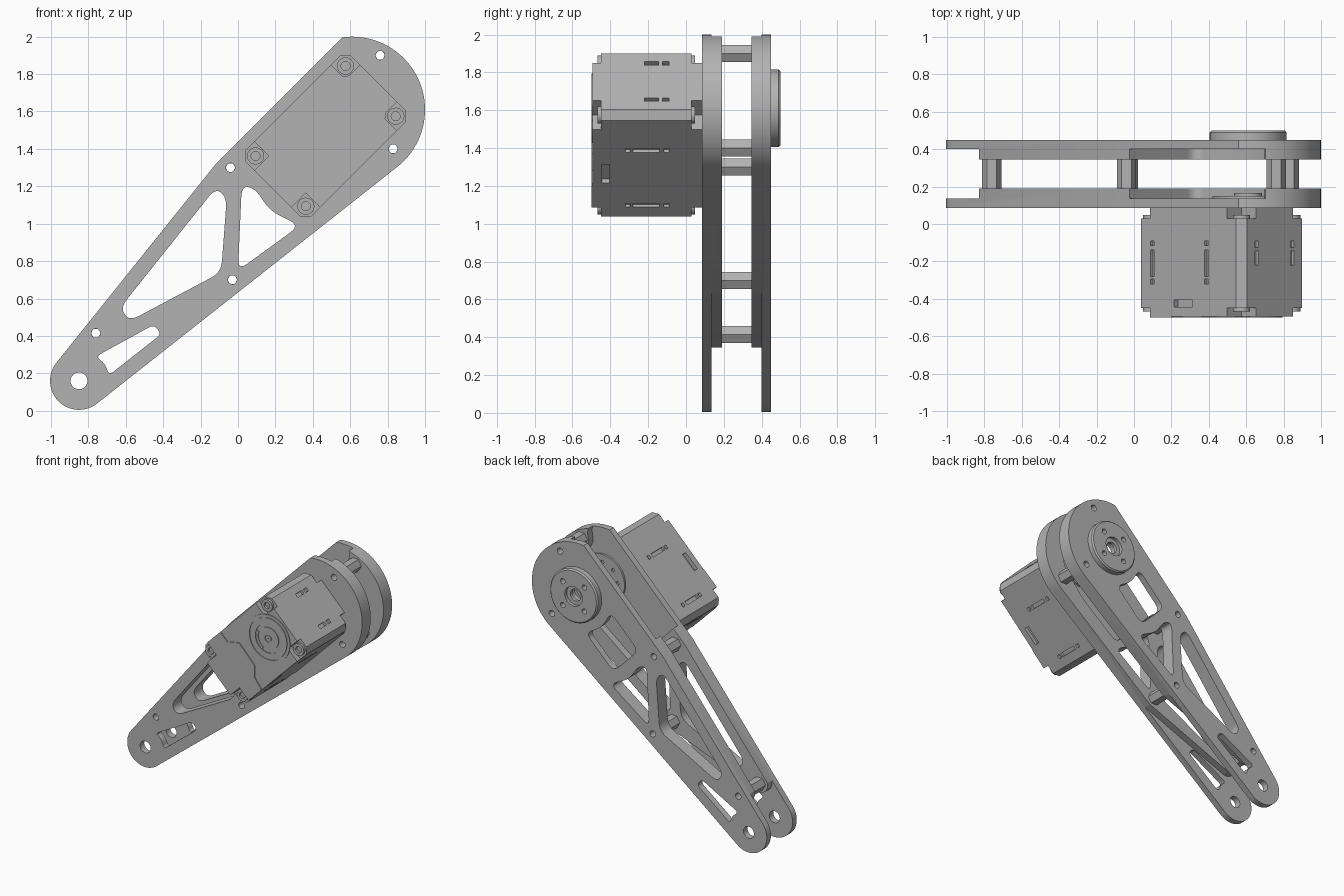
import bpy, bmesh
from math import sin, cos, radians, pi, sqrt
from mathutils import Vector

old = bpy.data.objects.get("Cube")
if old:
    bpy.data.objects.remove(old)

grey = bpy.data.materials.new("machined_grey")
grey.use_nodes = True
colour = (0.45, 0.45, 0.45, 1)
grey.diffuse_color = colour
grey.node_tree.nodes["Principled BSDF"].inputs["Base Color"].default_value = colour

# Joint axes in the x-z plane; arm coordinates run along / across the arm
HUB, PIVOT = (0.61, 1.61), (-0.85, 0.16)
POSTS = [(0.76, 1.9), (0.83, 1.4), (-0.04, 1.3), (-0.03, 0.7), (-0.76, 0.415)]
MID_Y = 0.2675


def arm(u, v):
    return (HUB[0] + (u - v) / sqrt(2), HUB[1] + (u + v) / sqrt(2))


def arc(c, r, a0, a1, n):
    angles = [radians(a0 + (a1 - a0) * i / n) for i in range(n + 1)]
    return [(c[0] + r * cos(a), c[1] + r * sin(a)) for a in angles]


def circle(c, r, n=32):
    return arc(c, r, 0, 360, n)[:-1]


def rounded(pts, r, n=6):
    """Round each corner of a polygon with a short curve."""
    out = []
    for i, p in enumerate(pts):
        p = Vector(p)
        ends = []
        for q in (pts[i - 1], pts[(i + 1) % len(pts)]):
            d = Vector(q) - p
            ends.append(p + d.normalized() * min(r, d.length * 0.45))
        for k in range(n + 1):
            t = k / n
            out.append(tuple(ends[0] * (1 - t) ** 2 + p * 2 * t * (1 - t) + ends[1] * t * t))
    return out


def finish(bm, name):
    bmesh.ops.recalc_face_normals(bm, faces=bm.faces)
    mesh = bpy.data.meshes.new(name)
    bm.to_mesh(mesh)
    bm.free()
    mesh.materials.append(grey)
    ob = bpy.data.objects.new(name, mesh)
    bpy.context.collection.objects.link(ob)
    return ob


def extrude(name, *solids):
    """Each solid is (outline in x-z, y start, y end)."""
    bm = bmesh.new()
    for pts, y0, y1 in solids:
        face = bm.faces.new([bm.verts.new((x, y0, z)) for x, z in pts])
        top = bmesh.ops.extrude_face_region(bm, geom=[face])["geom"]
        moved = [g for g in top if isinstance(g, bmesh.types.BMVert)]
        bmesh.ops.translate(bm, verts=moved, vec=(0, y1 - y0, 0))
        if not face.is_valid or len(face.link_loops if hasattr(face, "link_loops") else [1]) == 0:
            continue
    # Close the starting end where extruding left it open
    border = [e for e in bm.edges if e.is_boundary]
    if border:
        bmesh.ops.holes_fill(bm, edges=border, sides=0)
    return finish(bm, name)


def lathe(name, c, profile, n=48):
    """Turn a closed (radius, y) profile about a y axis through c."""
    bm = bmesh.new()
    rings = []
    for i in range(n):
        a = 2 * pi * i / n
        rings.append([bm.verts.new((c[0] + r * cos(a), y, c[1] + r * sin(a))) for r, y in profile])
    m = len(profile)
    for i in range(n):
        a, b = rings[i], rings[(i + 1) % n]
        for j in range(m):
            k = (j + 1) % m
            bm.faces.new((a[j], a[k], b[k], b[j]))
    return finish(bm, name)


def ring(name, c, r0, r1, y0, y1, n=48):
    return lathe(name, c, [(r0, y0), (r1, y0), (r1, y1), (r0, y1)], n)


def cut(ob, *solids):
    cutter = extrude("cutter", *solids)
    cutter.hide_render = True
    mod = ob.modifiers.new("cut", "BOOLEAN")
    mod.operation, mod.solver, mod.object = "DIFFERENCE", "EXACT", cutter
    bpy.context.view_layer.objects.active = ob
    bpy.ops.object.modifier_apply(modifier=mod.name)
    bpy.data.objects.remove(cutter)


# Side plates: outline, lightening windows, stepped and pocketed inner faces
outline = (arc(PIVOT, 0.155, 141.5, 308.5, 24) + arc(HUB, 0.39, -51.5, 97.6, 40)
           + [arm(-0.72, 0.31)])
windows = [
    rounded([(-0.12, 1.19), (-0.06, 1.14), (-0.09, 0.74), (-0.58, 0.48), (-0.63, 0.55)], 0.06),
    rounded([(0.02, 1.2), (0.09, 1.19), (0.17, 1.07), (0.33, 0.99), (0.0, 0.75)], 0.06),
    rounded([(-0.76, 0.29), (-0.45, 0.46), (-0.41, 0.41), (-0.69, 0.19), (-0.71, 0.25)], 0.03),
]
pivot_step = ([(-1.2, 0.46)] + arc(POSTS[4], 0.07, 140, 291, 12)
              + arc(POSTS[3], 0.07, 291, 292, 1) + [(0.3, 0.76), (0.3, -0.2), (-1.2, -0.2)])
pocket = rounded([arm(u, v) for u, v in [
    (-0.58, 0.6), (-0.6, -0.2), (-0.2, -0.25), (0.1, -0.22), (0.23, -0.05),
    (0.23, 0.12), (0.34, 0.19), (0.42, 0.6)]], 0.06)
access = rounded([arm(u, v) for u, v in [
    (-0.25, -0.15), (-0.29, 0), (-0.25, 0.15), (-0.58, 0.15), (-0.58, -0.15)]], 0.06)

for side, name in ((-1, "front_plate"), (1, "back_plate")):
    inner, thin, outer = [MID_Y + side * d for d in (0.0775, 0.1325, 0.1825)]
    plate = extrude(name, (outline, inner, outer))
    past_in, past_out = inner - side * 0.03, outer + side * 0.03
    cut(plate, (pivot_step, past_in, thin))
    cut(plate, (pocket, past_in, thin))
    holes = windows + [circle(PIVOT, 0.045)] + [circle(p, 0.024, 20) for p in POSTS]
    if side > 0:
        holes += [access, circle(HUB, 0.06)]
    cut(plate, *[(h, past_in, past_out) for h in holes])

# Hexagonal spacers between the plates
for i, p in enumerate(POSTS):
    ring(f"spacer_{i + 1}", p, 0.026, 0.052, 0.19, 0.345, 6)

# Bearing cap on the back plate
cap = lathe("bearing_cap", HUB, [(0.045, 0.45), (0.205, 0.45), (0.205, 0.49), (0.195, 0.5),
                                 (0.075, 0.5), (0.075, 0.475), (0.045, 0.475)], 64)
cut(cap, *[(circle(arm(0.13 * cos(a), 0.13 * sin(a)), 0.02, 16), 0.44, 0.52)
           for a in (0, pi / 2, pi, 3 * pi / 2)])

# Output horn on the inside of the front plate
horn = ring("output_horn", HUB, 0.03, 0.19, 0.13, 0.15)
cut(horn, *[(circle(arm(0.13 * cos(k * pi / 4), 0.13 * sin(k * pi / 4)), 0.014, 12), 0.137, 0.17)
            for k in range(8)])
ring("horn_hub", HUB, 0.03, 0.075, 0.15, 0.167)

# Motor housing: chamfered middle and two notched end layers
U0, U1, W, C, N = -0.6, 0.2, 0.25, 0.042, 0.11


def box_outline(corner):
    pts = []
    for u, v, su, sv in ((U1, W, -1, -1), (U0, W, 1, -1), (U0, -W, 1, 1), (U1, -W, -1, 1)):
        local = corner(u, v, su, sv)
        pts += local if su * sv > 0 else local[::-1]
    return [arm(u, v) for u, v in pts]


chamfered = box_outline(lambda u, v, a, b: [(u, v + b * C), (u + a * C, v)])
notched = box_outline(lambda u, v, a, b: [(u, v + b * N), (u + a * N, v + b * N), (u + a * N, v)])
body = extrude("motor_body", (chamfered, -0.45, 0.03))
extrude("motor_front", (notched, -0.494, -0.45))
extrude("motor_rear", (notched, 0.03, 0.085))


def patch(u, v, du, dv):
    return [arm(u - du, v - dv), arm(u + du, v - dv), arm(u + du, v + dv), arm(u - du, v + dv)]


# Vent slots with end dots, and cable sockets, sunk into the housing sides
slots = []
SPANS = ((-0.28, -0.14), (-0.32, -0.295), (-0.115, -0.09))
for y0, y1 in SPANS:
    for v in (-W, W):
        slots += [(patch(u, v, 0.014, 0.02), y0, y1) for u in (-0.065, -0.475)]
    slots += [(patch(U0, v, 0.02, 0.014), y0, y1) for v in (-0.135, 0.135)]
for y0, y1 in ((-0.22, -0.145), (-0.125, -0.09)):
    slots += [(patch(U1, v, 0.02, 0.014), y0, y1) for v in (-0.135, 0.135)]
slots += [(patch(-0.24, v, 0.07, 0.03), -0.445, -0.405) for v in (-W, W)]
cut(body, *slots)

# Corner screws in the notches
for i, (u, v) in enumerate([(0.14, 0.19), (0.14, -0.19), (-0.54, 0.19), (-0.54, -0.19)]):
    ring(f"housing_screw_{i + 1}", arm(u, v), 0.024, 0.046, -0.468, -0.45, 24)
    ring(f"rear_screw_{i + 1}", arm(u, v), 0.024, 0.046, 0.03, 0.048, 24)

# Stepped cover and turned rings on the motor face
cover = [(0.2, 1.55), (0.26, 1.49), (0.36, 1.51), (0.49, 1.37), (0.49, 1.28), (0.55, 1.2)]
low = [arm(u, v) for u, v in ((-0.49, -0.25), (-0.49, -0.14), (-0.6, -0.14),
                              (-0.6, 0.14), (-0.49, 0.14), (-0.49, 0.25))]
extrude("motor_cover", (cover + low, -0.5, -0.494))
for i, (r0, r1) in enumerate([(0.163, 0.183), (0.112, 0.157), (0.03, 0.085), (0.004, 0.022)]):
    ring(f"face_ring_{i + 1}", HUB, r0, r1, -0.5, -0.494)
sector = arc(HUB, 0.108, 160, 240, 12) + arc(HUB, 0.089, 240, 160, 12)
extrude("face_sector", (sector, -0.499, -0.494))

# Smooth the curved walls, keep edges crisp
for ob in bpy.context.scene.objects:
    ob.select_set(ob.type == "MESH" and grey.name in ob.data.materials)
bpy.ops.object.shade_smooth_by_angle(angle=radians(25))
